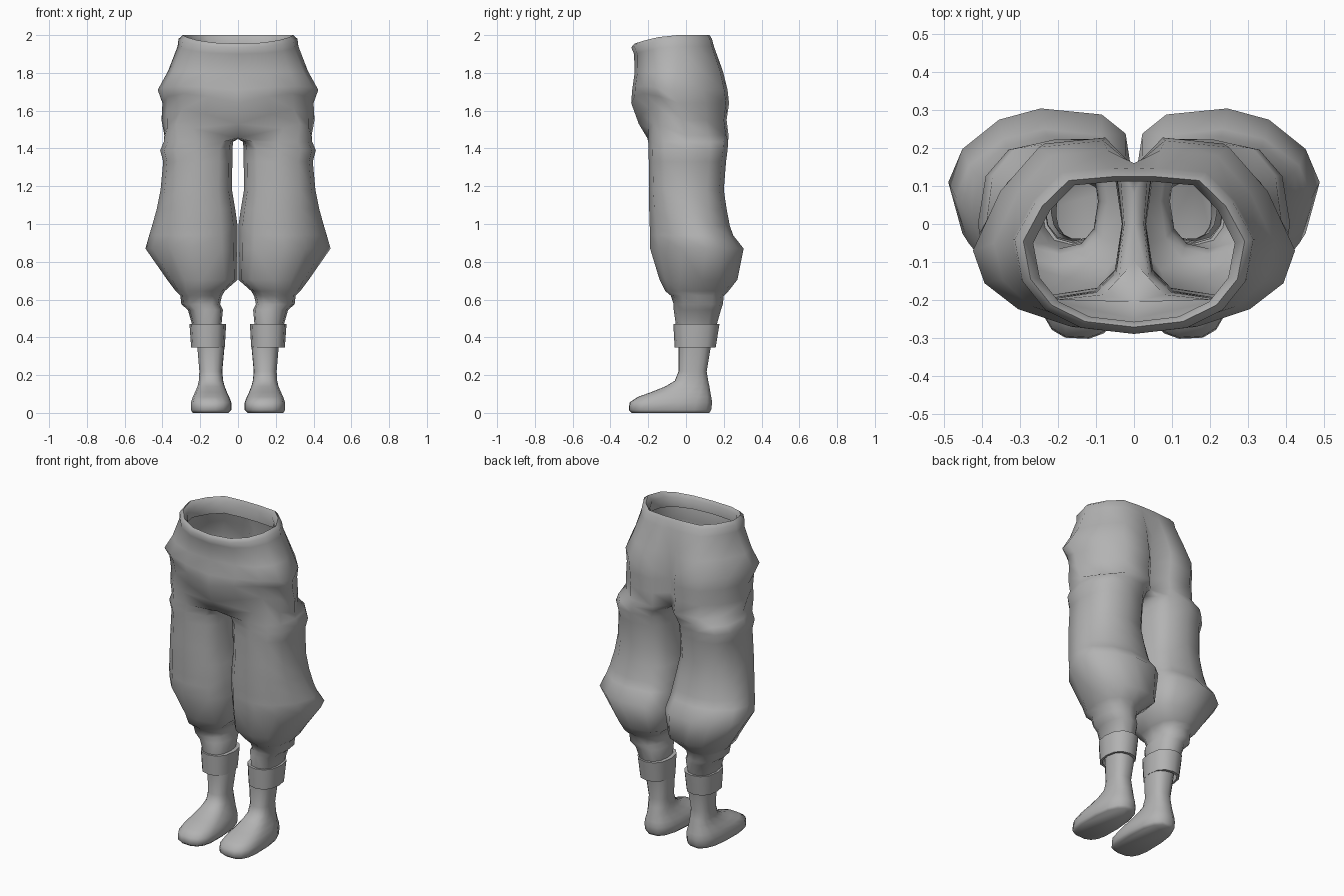
import bpy, bmesh, math

grey = bpy.data.materials.new("plain grey")
grey.diffuse_color = (0.45, 0.45, 0.45, 1)

# Back of the hips from the side to the crease, as shares of width and depth
SEAT = ((.83, .54), (.59, .94), (.19, 1))


def spow(v, p):
    return math.copysign(abs(v) ** p, v)


def ring(z, xi, xo, yf, yb, ym, po=0.8, pi=0.8, n=12):
    """Closed section of one leg, with its own roundness outside and inside."""
    pts = []
    for k in range(n):
        a = math.radians(-120) + k * math.tau / n
        p = po if math.cos(a) > 0 else pi
        s, c = spow(math.sin(a), p), spow(math.cos(a), p)
        x = (xi + xo) / 2 + c * (xo - xi) / 2
        y = ym + s * ((yb - ym) if s > 0 else (ym - yf))
        pts.append((x, y, z))
    return pts


def half_ring(zf, zb, w, yf, yb, ym, crease, p=0.85, lift=0):
    """Open half section of the hips, from front centre to back centre;
    lift raises the groin so that the belly ends in a V."""
    pts = []
    for k in range(5):
        t = math.pi * k / 8
        z = zb - (zb - zf) * max(0, math.cos(t)) ** 1.5 + lift * math.sin(2 * t)
        pts.append((w * math.sin(t) ** p if k else 0,
                    ym - (ym - yf) * max(0, math.cos(t)) ** p, z))
    pts += [(w * u, ym + (yb - ym) * v, zb) for u, v in SEAT]
    return pts + [(0, crease, zb)]


def bridge(bm, a, b, closed=True):
    n = len(a)
    for i in range(n if closed else n - 1):
        j = (i + 1) % n
        bm.faces.new((a[i], a[j], b[j], b[i]))


def add_rows(bm, rows):
    return [[bm.verts.new(p) for p in r] for r in rows]


def finish(bm, name, angle):
    """Store the half mesh, mirror it to the other side and smooth it."""
    bmesh.ops.recalc_face_normals(bm, faces=bm.faces[:])
    me = bpy.data.meshes.new(name)
    bm.to_mesh(me)
    bm.free()
    me.materials.append(grey)
    ob = bpy.data.objects.new(name, me)
    bpy.context.collection.objects.link(ob)
    m = ob.modifiers.new("mirror", 'MIRROR')
    m.use_clip = True
    m.merge_threshold = 0.0005
    bpy.context.view_layer.objects.active = ob
    ob.select_set(True)
    bpy.ops.object.shade_smooth_by_angle(angle=math.radians(angle))
    ob.select_set(False)


# Trousers: rolled waistband, hips, then a loose leg with folds and a knee bulge
bm = bmesh.new()
hips = add_rows(bm, [half_ring(*r) for r in (
    (1.88, 1.90, .28, -.258, .112, -.05, .112),
    (1.935, 1.97, .266, -.258, .112, -.05, .112),
    (1.955, 2.0, .292, -.272, .125, -.045, .125),
    (1.935, 1.98, .315, -.29, .137, -.04, .135),
    (1.90, 1.94, .32, -.275, .148, -.04, .145),
    (1.80, 1.81, .37, -.272, .195, -.05, .16),
    (1.71, 1.71, .425, -.285, .22, -.07, .152, .95, .02),
    (1.64, 1.64, .4, -.29, .228, -.04, .15, .95, .05),
    (1.53, 1.55, .405, -.25, .215, -.02, .15, .9, .07),
    (1.455, 1.47, .39, -.205, .225, 0, .145, .5, .07))])
for a, b in zip(hips, hips[1:]):
    bridge(bm, a, b, False)
# Crotch strip closes the hip section into a leg section
crotch = [bm.verts.new((0, y, z)) for y, z in ((.08, 1.455), (0, 1.45), (-.1, 1.45))]
leg = [hips[-1] + crotch] + add_rows(bm, [ring(*r) for r in (
    (1.435, .026, .393, -.2, .223, 0, .8, .5),
    (1.39, .03, .412, -.198, .22, 0, .8, .65),
    (1.33, .03, .396, -.197, .212, 0, .8, .7),
    (1.18, .032, .41, -.195, .2, 0, .85, .7),
    (1.08, .015, .43, -.195, .215, .02, .95, .7),
    (.99, .002, .455, -.192, .232, .05, 1.05, .7),
    (.94, .002, .47, -.19, .25, .07, 1.1, .65),
    (.87, .002, .49, -.19, .305, .11, 1.15, .6),
    (.705, .002, .375, -.14, .272, .08, 1, .65),
    (.645, .07, .33, -.11, .225, .06),
    (.62, .085, .305, -.08, .2, .06),
    (.575, .095, .30, -.065, .195, .06),
    (.545, .08, .265, -.065, .185, .06),
    (.44, .09, .235, -.05, .155, .05))])
for a, b in zip(leg, leg[1:]):
    bridge(bm, a, b)
finish(bm, "trousers", 85)

# Ankle cuffs: short bands with thickness
bm = bmesh.new()
cuff = add_rows(bm, [ring(*r, .85, .85) for r in (
    (.345, .085, .235, -.045, .14, .05),
    (.345, .07, .248, -.06, .157, .05),
    (.47, .063, .257, -.067, .177, .055),
    (.47, .085, .237, -.05, .155, .055))])
for a, b in zip(cuff, cuff[1:] + cuff[:1]):
    bridge(bm, a, b)
finish(bm, "ankle_cuffs", 55)

# Feet and shins
bm = bmesh.new()
foot = add_rows(bm, [ring(*r, n=16) for r in (
    (0, .05, .24, -.288, .125, -.14, .75, .75),
    (.015, .035, .25, -.304, .135, -.15, .75, .75),
    (.055, .035, .25, -.30, .14, -.14, .75, .75),
    (.085, .046, .24, -.255, .135, -.09, .75, .75),
    (.11, .058, .228, -.185, .13, -.04),
    (.14, .07, .215, -.11, .125, 0),
    (.17, .078, .208, -.06, .118, .03),
    (.22, .083, .205, -.04, .11, .035),
    (.34, .072, .215, -.04, .13, .045),
    (.42, .08, .22, -.04, .14, .05))])
bm.faces.new(foot[0])
for a, b in zip(foot, foot[1:]):
    bridge(bm, a, b)
finish(bm, "feet", 60)
